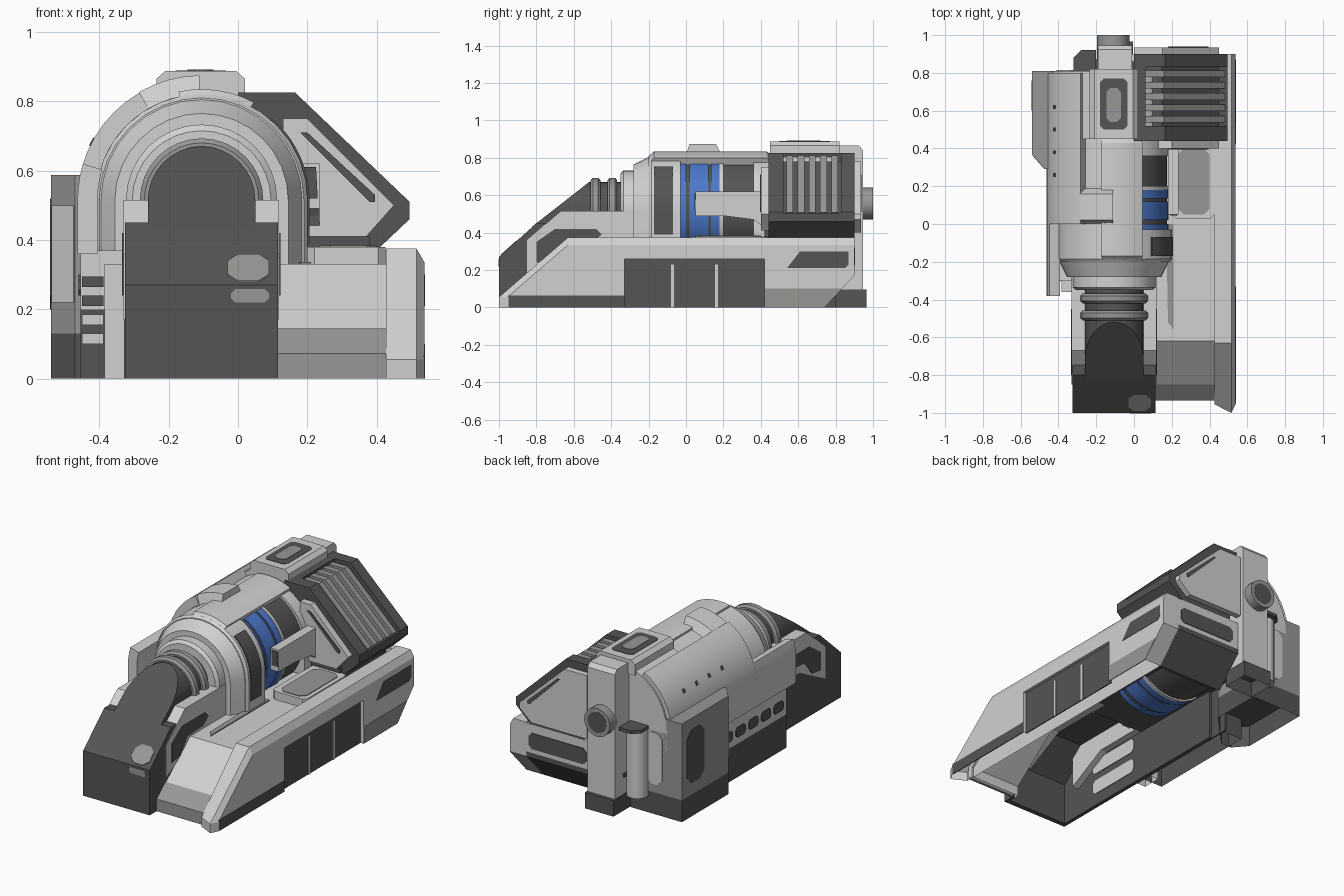
import bpy, bmesh, math

if "Cube" in bpy.data.objects:
    bpy.data.objects.remove(bpy.data.objects["Cube"])

def material(name, c):
    m = bpy.data.materials.new(name)
    m.diffuse_color = (*c, 1)
    m.use_nodes = True
    m.node_tree.nodes["Principled BSDF"].inputs["Base Color"].default_value = m.diffuse_color
    return m

LIGHT = material("light grey", (0.64, 0.64, 0.64))
MID = material("mid grey", (0.31, 0.31, 0.305))
DARK = material("dark grey", (0.09, 0.09, 0.09))
BLUE = material("blue", (0.072, 0.185, 0.59))
CX, CZ = -0.105, 0.515          # axis of the round housing

def make(name, verts, faces, mat, smooth=False):
    bm = bmesh.new()
    vs = [bm.verts.new(v) for v in verts]
    for f in faces:
        bm.faces.new([vs[i] for i in f])
    bmesh.ops.remove_doubles(bm, verts=bm.verts, dist=1e-5)
    bmesh.ops.recalc_face_normals(bm, faces=bm.faces)
    me = bpy.data.meshes.new(name)
    bm.to_mesh(me)
    bm.free()
    me.materials.append(mat)
    ob = bpy.data.objects.new(name, me)
    bpy.context.collection.objects.link(ob)
    if smooth:
        bpy.ops.object.select_all(action='DESELECT')
        ob.select_set(True)
        bpy.context.view_layer.objects.active = ob
        bpy.ops.object.shade_smooth_by_angle(angle=math.radians(30))
    return ob

def hollow(ob, x=None):
    """Open the underside (and the cap at x) so the body is a shell seen from below."""
    bm = bmesh.new()
    bm.from_mesh(ob.data)
    gone = [f for f in bm.faces if all(v.co.z < .001 for v in f.verts)
            or (x is not None and all(abs(v.co.x - x) < .001 for v in f.verts))]
    bmesh.ops.delete(bm, geom=gone, context='FACES')
    bm.to_mesh(ob.data)
    bm.free()

def prism(name, axis, pts, a, b, mat, smooth=False):
    """Extrude a 2D outline along an axis (outline in the other two axes, in order)."""
    place = {'x': lambda p, t: (t, *p), 'y': lambda p, t: (p[0], t, p[1]), 'z': lambda p, t: (*p, t)}[axis]
    n = len(pts)
    verts = [place(p, t) for t in (a, b) for p in pts]
    faces = [list(range(n)), list(range(n, 2 * n))]
    faces += [(i, (i + 1) % n, n + (i + 1) % n, n + i) for i in range(n)]
    return make(name, verts, faces, mat, smooth)

def box(name, x0, x1, y0, y1, z0, z1, mat):
    return prism(name, 'z', [(x0, y0), (x1, y0), (x1, y1), (x0, y1)], z0, z1, mat)

def octagon(u0, u1, v0, v1, c):
    return [(u0 + c, v0), (u1 - c, v0), (u1, v0 + c), (u1, v1 - c),
            (u1 - c, v1), (u0 + c, v1), (u0, v1 - c), (u0, v0 + c)]

def sweep(name, prof, a0, a1, mat, drop_right=None, drop_left=None, steps=16):
    """Sweep a closed (y, r) section round the housing axis, with optional straight legs."""
    st = [(math.radians(a0 + (a1 - a0) * i / steps), None) for i in range(steps + 1)]
    if drop_right is not None:
        st.insert(0, (st[0][0], drop_right))
    if drop_left is not None:
        st.append((st[-1][0], drop_left))
    n, m = len(prof), len(st)
    verts = [(CX + r * math.cos(a), y, CZ + r * math.sin(a) if z is None else z) for a, z in st for y, r in prof]
    faces = [(k * n + i, k * n + (i + 1) % n, (k + 1) * n + (i + 1) % n, (k + 1) * n + i)
             for k in range(m - 1) for i in range(n)]
    if a1 - a0 < 359:
        faces += [list(range(n)), list(range((m - 1) * n, m * n))]
    return make(name, verts, faces, mat, True)

def ring(y0, y1, r0, r1):
    return [(y0, r0), (y0, r1), (y1, r1), (y1, r0)]

def circle(u, v, r, n=20, turn=2 * math.pi):
    return [(u + r * math.cos(turn * i / n), v + r * math.sin(turn * i / n)) for i in range(n + 1 if turn < 4 else n)]

def arch(r, zb):
    return [(CX + r, zb)] + circle(CX, CZ, r, 16, math.pi) + [(CX - r, zb)]

# front chute: sloped shell, cheeks, side rails, panels
prism("chute_shell", 'x', [(-1, 0), (-1, .27), (-.8, .45), (-.2, .45), (-.2, .41), (-.78, .41), (-.97, .25), (-.97, 0)],
      -.325, .115, DARK)
prism("chute_cheek_right", 'x', [(-1, 0), (-1, .27), (-.8, .45), (-.2, .45), (-.2, .3), (-.62, .3), (-.93, .05), (-.93, 0)],
      .1, .115, DARK)
prism("chute_left_wall", 'x', [(-1, 0), (-1, .27), (-.8, .45), (.3, .43), (.3, 0)], -.326, -.303, DARK)
rail = [(-.85, .17), (-.85, .36), (-.67, .515), (-.2, .515), (-.2, .3), (-.6, .3)]
panel = [(-.8, .24), (-.8, .35), (-.7, .42), (-.48, .42), (-.45, .39), (-.5, .35), (-.65, .34), (-.72, .25)]
for side, x0, x1, px in (("left", -.33, -.26, -.334), ("right", .05, .118, .116)):
    prism(f"chute_rail_{side}", 'x', rail, x0, x1, LIGHT)
    prism(f"chute_panel_{side}", 'x', panel, px, px + .006, DARK)
for i, z in enumerate((.07, .2)):
    prism(f"chute_inner_panel_{i}", 'x', octagon(-.72, -.36, z, z + .09, .02), -.305, -.298, LIGHT)
nose_panel = prism("chute_slope_panel", 'x', octagon(0, 1, 0, 1, .25), -.03, .09, MID)
for v in nose_panel.data.vertices:                # lay the octagon flat onto the slope
    u, w, t = v.co.y, v.co.z, v.co.x > .03
    y = -.99 + .085 * w
    v.co = (-.03 + .12 * u, y, .27 + (y + 1) * .9 + (.004 if t else -.004))
prism("chute_front_panel", 'y', octagon(-.02, .09, .22, .258, .012), -1.002, -.998, MID)

# barrel with a slanted nose and ribs
barrel = prism("barrel", 'y', arch(.155, .43), -.8, -.25, DARK, True)
for v in barrel.data.vertices:
    if v.co.y < -.5:
        v.co.y = -.8 + (v.co.z - .45) * 1.28
for i, y in enumerate((-.51, -.42)):
    sweep(f"barrel_rib_{i}", [(y, .14), (y, .165), (y + .012, .178), (y + .04, .178), (y + .052, .165), (y + .052, .14)],
          0, 180, MID, .45, .45)

# round housing: stepped collar, front casing, left/top casing
sweep("collar", [(-.35, .1), (-.35, .2), (-.335, .218), (-.28, .218), (-.28, .25), (-.2, .29), (-.2, .1)],
      0, 180, LIGHT, .33, .33)
sweep("casing_front", [(-.2, .1), (-.2, .295), (-.185, .306), (-.03, .306), (-.03, .1)], 0, 180, LIGHT, .32, .32)
sweep("casing_side", ring(-.03, .46, .27, .306), 62, 180, LIGHT, None, .32)
sweep("casing_top_cap", [(-.2, .29), (-.17, .32), (.43, .32), (.46, .3)], 62, 102, LIGHT, steps=6)
sweep("casing_window", ring(-.17, -.07, .3, .311), 0, 50, DARK, .39)
# inner core with blue bands, also visible from below
sweep("core", ring(-.04, .46, .1, .28), -180, 180, DARK, steps=32)
for i, (a, b) in enumerate(((-.035, .0), (.02, .12), (.135, .18))):
    sweep(f"blue_band_{i}", ring(a, b, .27, .287), -180, 180, BLUE, steps=32)
sweep("core_light_band", ring(.18, .2, .27, .29), -180, 180, LIGHT, steps=32)
sweep("core_rear_band", ring(.36, .46, .2, .295), 0, 180, LIGHT, .34)
box("belly_plate", -.32, .12, -.3, .5, .3, .32, DARK)

# left outer shell, skirt and top pad
sweep("left_shell", ring(0, .8, .29, .358), 120, 180, LIGHT, None, .36, 8)
sweep("left_skirt", ring(-.38, 0, .3, .358), 163, 180, LIGHT, None, .36, 3)
sweep("top_pad", [(0, .3), (.02, .36), (.16, .36), (.19, .3)], 91, 120, LIGHT, steps=4)
for i in range(4):
    sweep(f"shell_dot_{i}", ring(.25 + i * .12, .27 + i * .12, .35, .361), 150, 154, DARK, steps=1)

# rear hood with hatch
prism("rear_hood", 'y', arch(.335, .33), .45, .81, LIGHT, True)
prism("hatch", 'y', [(-.235, .8), (-.235, .865), (-.21, .887), (-.005, .887), (.02, .865), (.02, .8)], .45, .82, LIGHT)
prism("hatch_vent", 'z', octagon(-.18, -.035, .5, .77, .02), .882, .889, DARK)
prism("hatch_insert", 'z', octagon(-.145, -.07, .54, .72, .02), .886, .892, MID)

# left lower body with slots
hollow(box("left_body_lower", -.455, -.328, -.3, .4, 0, .2, DARK))
box("left_body_upper", -.455, -.328, -.3, .8, .2, .37, LIGHT)
box("left_body_inner_wall", -.328, -.32, -.3, .42, 0, .34, DARK)
hollow(box("left_body_front_post", -.385, -.328, -.36, -.25, 0, .33, LIGHT))
for i in range(5):
    prism(f"side_slot_{i}", 'x', octagon(-.27 + i * .12, -.18 + i * .12, .24, .3, .015), -.46, -.454, DARK)
for i in range(4):
    box(f"front_slot_{i}", -.45, -.388, -.305, -.299, .1 + i * .055, .13 + i * .055, LIGHT if i < 2 else DARK)

# rear left block
block = [(-.54, .81), (-.54, .37), (-.47, .29), (-.4, .29), (-.2, .5), (-.2, .81)]
hollow(prism("block_base", 'z', block, 0, .13, DARK))
prism("block", 'z', block, .13, .5, MID)
prism("block_top", 'z', [(-.54, .81), (-.54, .37), (-.47, .29), (-.43, .29), (-.43, .81)], .5, .588, MID)
prism("block_side_panel", 'x', octagon(.6, .76, .2, .52, .04), -.542, -.538, DARK)
prism("block_back_panel", 'y', octagon(-.41, -.31, .18, .49, .03), .808, .814, LIGHT)
prism("block_front_panel", 'z', [(-.538, .362), (-.475, .29), (-.47, .295), (-.535, .37)], .22, .5, LIGHT)

# rear leg, port and vertical canister
hollow(box("leg_base", -.195, -.005, .8, .965, 0, .095, DARK))
prism("leg", 'x', [(.8, .095), (.945, .095), (.945, .84), (.925, .865), (.8, .865)], -.19, -.01, LIGHT)
prism("port", 'y', circle(-.11, .555, .085), .93, 1.0, MID, True)
prism("port_face", 'y', circle(-.11, .555, .062), .996, 1.001, DARK)
prism("canister", 'z', circle(-.26, .83, .06), .1, .5, LIGHT, True)
prism("canister_cap", 'z', [(-.32, .8), (-.2, .8), (-.2, .92), (-.28, .92), (-.32, .88)], .5, .52, DARK)

# radiator: two frames, recessed middle, fins, end plates
def radiator(d):
    return [(.0, .825 - d), (.165 - d * .4, .825 - d), (.495 - d, .51 - d * .4),
            (.495 - d, .46), (.4 - d, .37), (.05, .37)]

for i, (a, b) in enumerate(((.44, .52), (.83, .9))):
    prism(f"radiator_frame_{i}", 'y', radiator(0), a, b, DARK)
prism("radiator_core", 'y', radiator(.045), .5, .84, DARK)
prism("radiator_sill", 'y', [(.3, .4), (.4, .37), (.495, .46), (.495, .505), (.47, .5)], .5, .84, DARK)
prism("radiator_crown", 'y', [(0, .7), (0, .825), (.06, .825), (.06, .7)], .5, .84, DARK)
for i in range(5):
    prism(f"radiator_fin_{i}", 'y', [(.06, .812), (.16, .812), (.482, .507), (.43, .48), (.06, .7)],
          .537 + i * .06, .573 + i * .06, MID)
plate = [(0, .78), (.15, .78), (.45, .5), (.45, .47), (.37, .4), (0, .4)]
slit = [(.18, .71), (.2, .71), (.395, .53), (.395, .51), (.38, .51)]
prism("radiator_back_plate", 'y', plate, .9, .935, LIGHT)
prism("radiator_back_slit", 'y', slit, .933, .939, DARK)
prism("radiator_front_plate", 'y', [(.13, .75), (.2, .75), (.45, .5), (.37, .41), (.13, .41)], .4, .44, LIGHT)
prism("radiator_front_slit", 'y', slit, .395, .402, DARK)
box("radiator_support", .1, .38, .42, .88, .32, .41, DARK)

# right skid: deck, outer rail with side recess, open underneath
hollow(prism("skid_deck", 'x', [(-.93, 0), (-.93, .07), (-.62, .33), (.88, .33), (.88, .3), (-.6, .3), (-.9, .06), (-.9, 0)],
             .1, .44, LIGHT))
prism("skid_toe_plate", 'x', [(-.935, 0), (-.935, .073), (-.85, .144), (-.85, .135), (-.92, .07), (-.92, 0)], .115, .427, MID)
side = [(-1, 0), (-1, .055), (-.63, .375), (.9, .375), (.9, .17), (.74, 0)]
inner = prism("skid_rail_inner", 'x', side, .427, .515, LIGHT)
skin = prism("skid_rail_outer", 'x', side + [(.42, 0), (.42, .26), (-.33, .26), (-.33, 0)], .515, .538, LIGHT)
for ob in (inner, skin):
    hollow(ob, .515)
    for v in ob.data.vertices:                    # chamfer the outer top edge and the toe corners
        if v.co.x > .53 and v.co.z > .3:
            v.co.z -= .04
        if abs(v.co.x - .47) > .04 and v.co.y < -.9 and abs(v.co.x - .515) > .002:
            v.co.y += .045
prism("skid_recess", 'x', [(-.33, 0), (.42, 0), (.42, .26), (-.33, .26)], .513, .519, DARK)
for i, y in enumerate((-.08, .155)):
    box(f"skid_recess_strip_{i}", .516, .523, y, y + .015, 0, .23, LIGHT)
box("skid_toe_side", .535, .54, -.95, -.33, 0, .065, DARK)
prism("skid_rear_side", 'x', [(.74, 0), (.83, .1), (.42, .1), (.42, 0)], .535, .54, MID)
prism("skid_side_panel", 'x', [(.54, .21), (.61, .3), (.87, .3), (.87, .23), (.85, .21)], .535, .54, DARK)
box("skid_tail", -.01, .43, .86, .9, .2, .37, LIGHT)
prism("skid_tail_slope", 'x', [(.74, 0), (.9, .17), (.9, .2), (.86, .2), (.71, .03)], -.01, .43, DARK)
prism("skid_tail_panel", 'y', octagon(.03, .41, .225, .32, .02), .897, .904, DARK)
box("tail_floor", -.2, .43, .46, .87, .2, .22, DARK)

# raised deck pad and bracing arm
prism("deck_pad", 'z', octagon(.2, .425, .03, .43, .02), .32, .38, LIGHT)
prism("deck_pad_insert", 'z', octagon(.235, .4, .05, .4, .03), .376, .384, MID)
prism("deck_strip", 'z', [(.17, 0), (.21, 0), (.21, -.56), (.18, -.52)], .328, .336, MID)
prism("arm", 'x', [(.05, .49), (.05, .62), (.43, .62), (.43, .42), (.36, .47), (.2, .49)], .18, .235, LIGHT)
prism("arm_end", 'y', [(.19, .52), (.23, .52), (.225, .61), (.19, .61)], .045, .052, DARK)
